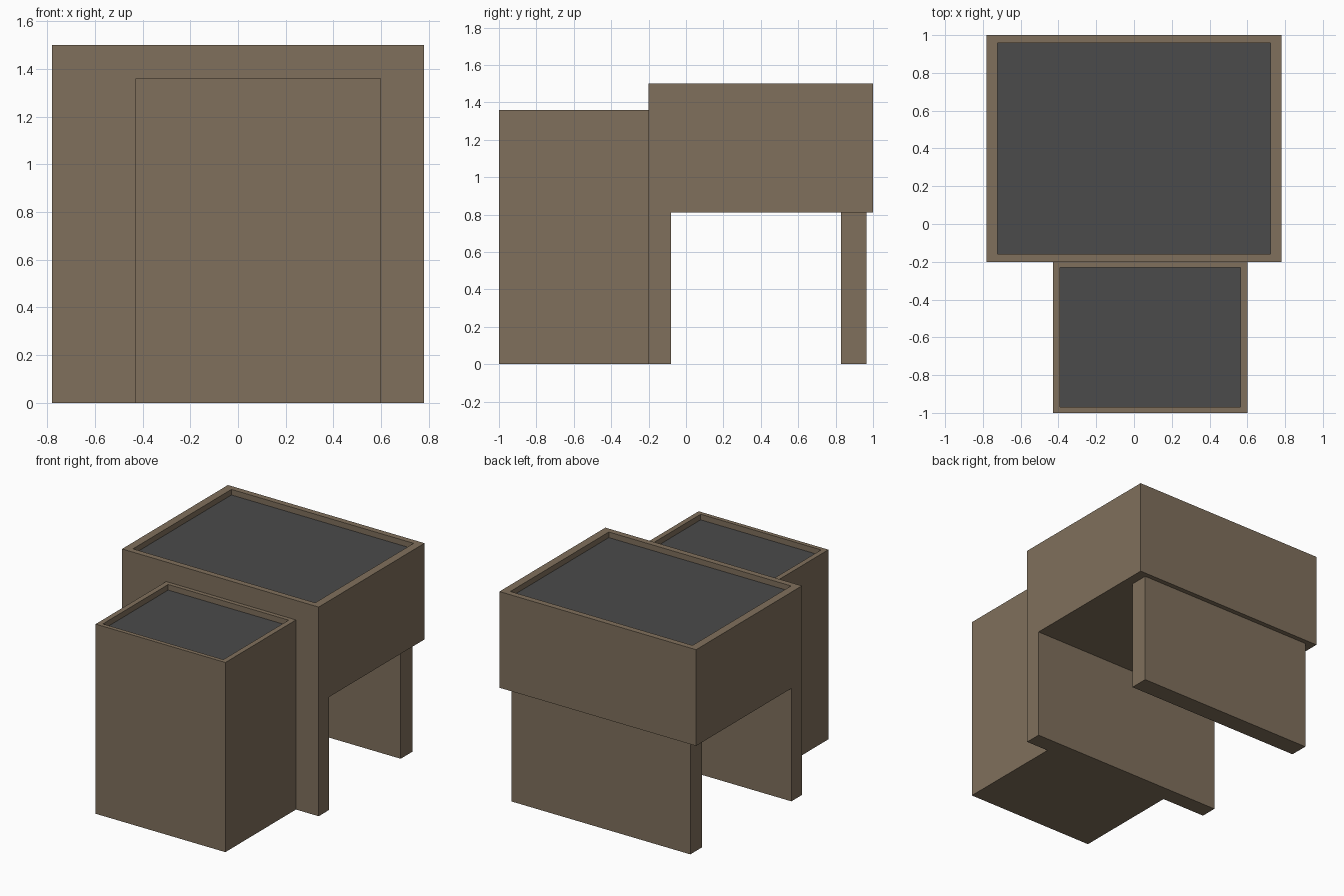
import bpy, bmesh

if "Cube" in bpy.data.objects:
    bpy.data.objects.remove(bpy.data.objects["Cube"])


def material(name, rgb):
    m = bpy.data.materials.new(name)
    m.diffuse_color = (*rgb, 1.0)
    m.use_nodes = True
    m.node_tree.nodes["Principled BSDF"].inputs["Base Color"].default_value = m.diffuse_color
    return m


BROWN = material("brown wall", (0.216, 0.162, 0.107))
GREY = material("dark grey roof", (0.069, 0.069, 0.069))


def box(name, x0, x1, y0, y1, z0, z1, inset=None, depth=0.04):
    """Box; with inset = (x, y) rim widths the top becomes a recessed roof."""
    bm = bmesh.new()
    bmesh.ops.create_cube(bm, size=1.0)
    for v in bm.verts:
        v.co.x = x1 if v.co.x > 0 else x0
        v.co.y = y1 if v.co.y > 0 else y0
        v.co.z = z1 if v.co.z > 0 else z0
    if inset:
        cx, cy = (x0 + x1) / 2, (y0 + y1) / 2
        sx = 1 - 2 * inset[0] / (x1 - x0)
        sy = 1 - 2 * inset[1] / (y1 - y0)
        top = max(bm.faces, key=lambda f: f.calc_center_median().z)
        # flat parapet rim
        bmesh.ops.inset_individual(bm, faces=[top], thickness=0.01)
        for v in top.verts:
            v.co.x = cx + (x1 - cx) * sx * (1 if v.co.x > cx else -1)
            v.co.y = cy + (y1 - cy) * sy * (1 if v.co.y > cy else -1)
        # sunken roof surface
        bmesh.ops.inset_individual(bm, faces=[top], thickness=0.0)
        for v in top.verts:
            v.co.z -= depth
        top.material_index = 1
    bmesh.ops.recalc_face_normals(bm, faces=bm.faces)
    mesh = bpy.data.meshes.new(name)
    bm.to_mesh(mesh)
    bm.free()
    mesh.materials.append(BROWN)
    mesh.materials.append(GREY)
    obj = bpy.data.objects.new(name, mesh)
    bpy.context.collection.objects.link(obj)
    return obj


# Raised main block with parapet
box("upper_block", -0.78, 0.78, -0.20, 1.0, 0.81, 1.50, inset=(0.057, 0.042))
# Walls carrying the raised block
box("front_wall", -0.78, 0.78, -0.20, -0.08, 0.0, 0.81)
box("back_wall", -0.71, 0.71, 0.83, 0.965, 0.0, 0.81)
# Lower tower in front
box("front_tower", -0.43, 0.60, -1.0, -0.20, 0.0, 1.36, inset=(0.037, 0.03))
